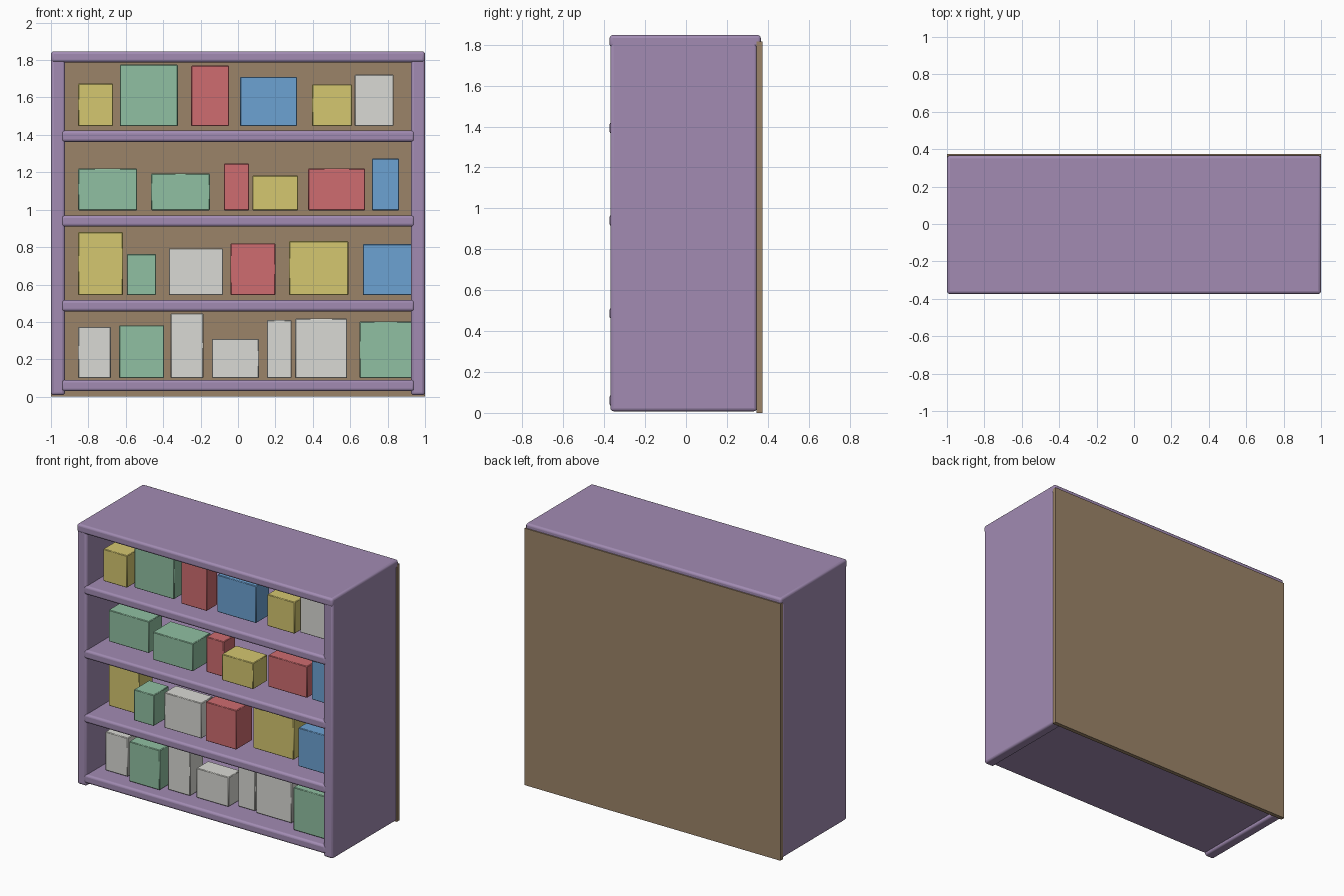
import bpy
import bmesh


def material(name, rgb):
    m = bpy.data.materials.new(name)
    m.diffuse_color = (*rgb, 1)
    return m


PURPLE = material("purple_paint", (0.36, 0.26, 0.45))
BROWN = material("brown_board", (0.33, 0.23, 0.14))
COLOURS = {
    "G": material("green", (0.28, 0.53, 0.36)),
    "R": material("red", (0.62, 0.15, 0.16)),
    "B": material("blue", (0.15, 0.36, 0.65)),
    "Y": material("yellow", (0.66, 0.57, 0.16)),
    "W": material("white", (0.70, 0.70, 0.66)),
}


def box(name, x, y, z, mat, bevel=0.0, segments=3):
    """Box from (min, max) ranges, with optional rounded edges."""
    bm = bmesh.new()
    bmesh.ops.create_cube(bm, size=1)
    for v in bm.verts:
        for i, (lo, hi) in enumerate((x, y, z)):
            v.co[i] = lo if v.co[i] < 0 else hi
    mesh = bpy.data.meshes.new(name)
    bm.to_mesh(mesh)
    bm.free()
    mesh.materials.append(mat)
    ob = bpy.data.objects.new(name, mesh)
    bpy.context.collection.objects.link(ob)
    if bevel:
        mod = ob.modifiers.new("rounded_edges", 'BEVEL')
        mod.width = bevel
        mod.segments = segments
        bpy.context.view_layer.objects.active = ob
        ob.select_set(True)
        bpy.ops.object.shade_smooth_by_angle()
        ob.select_set(False)
    return ob


# Case: back board, two sides and the top
box("back_board", (-1, 1), (0.345, 0.374), (0, 1.815), BROWN)
box("side_left", (-1, -0.925), (-0.37, 0.347), (0.008, 1.83), PURPLE, 0.015)
box("side_right", (0.925, 1), (-0.37, 0.347), (0.008, 1.83), PURPLE, 0.015)
box("top_board", (-1, 1), (-0.374, 0.366), (1.788, 1.847), PURPLE, 0.015)

# Shelves, slightly let into the sides
for i, z in enumerate((0.03, 0.457, 0.91, 1.363)):
    box(f"shelf_{i + 1}", (-0.945, 0.945), (-0.374, 0.347), (z, z + 0.06), PURPLE, 0.015)

# Boxes on the shelves: base height, then (colour, left, right, top, front, depth)
ROWS = [
    (0.10, [("W", -.855, -.68, .373, -.26, .16), ("G", -.635, -.395, .382, -.31, .17),
            ("W", -.36, -.185, .446, -.27, .15), ("W", -.14, .112, .309, -.265, .13),
            ("W", .155, .287, .41, -.22, .15), ("W", .306, .584, .418, -.235, .16),
            ("G", .65, .93, .402, -.31, .18)]),
    (0.543, [("Y", -.855, -.615, .88, -.225, .15), ("G", -.594, -.438, .762, -.315, .17),
             ("W", -.37, -.08, .793, -.295, .13), ("R", -.04, .20, .82, -.305, .18),
             ("Y", .273, .59, .832, -.22, .15), ("B", .667, .93, .816, -.28, .16)]),
    (0.997, [("G", -.855, -.54, 1.22, -.225, .15), ("G", -.465, -.15, 1.193, -.29, .2),
             ("R", -.076, .06, 1.246, -.245, .13), ("Y", .077, .322, 1.182, -.29, .16),
             ("R", .375, .68, 1.22, -.20, .16), ("B", .716, .862, 1.273, -.20, .15)]),
    (1.447, [("Y", -.855, -.668, 1.674, -.285, .16), ("G", -.632, -.322, 1.775, -.255, .15),
             ("R", -.25, -.048, 1.77, -.28, .12), ("B", .012, .316, 1.71, -.25, .15),
             ("Y", .396, .61, 1.67, -.24, .15), ("W", .624, .832, 1.722, -.20, .15)]),
]
for r, (base, items) in enumerate(ROWS):
    for i, (c, x0, x1, top, front, depth) in enumerate(items):
        box(f"box_row{r + 1}_{i + 1}", (x0, x1), (front, front + depth),
            (base, top), COLOURS[c], 0.004, 1)
